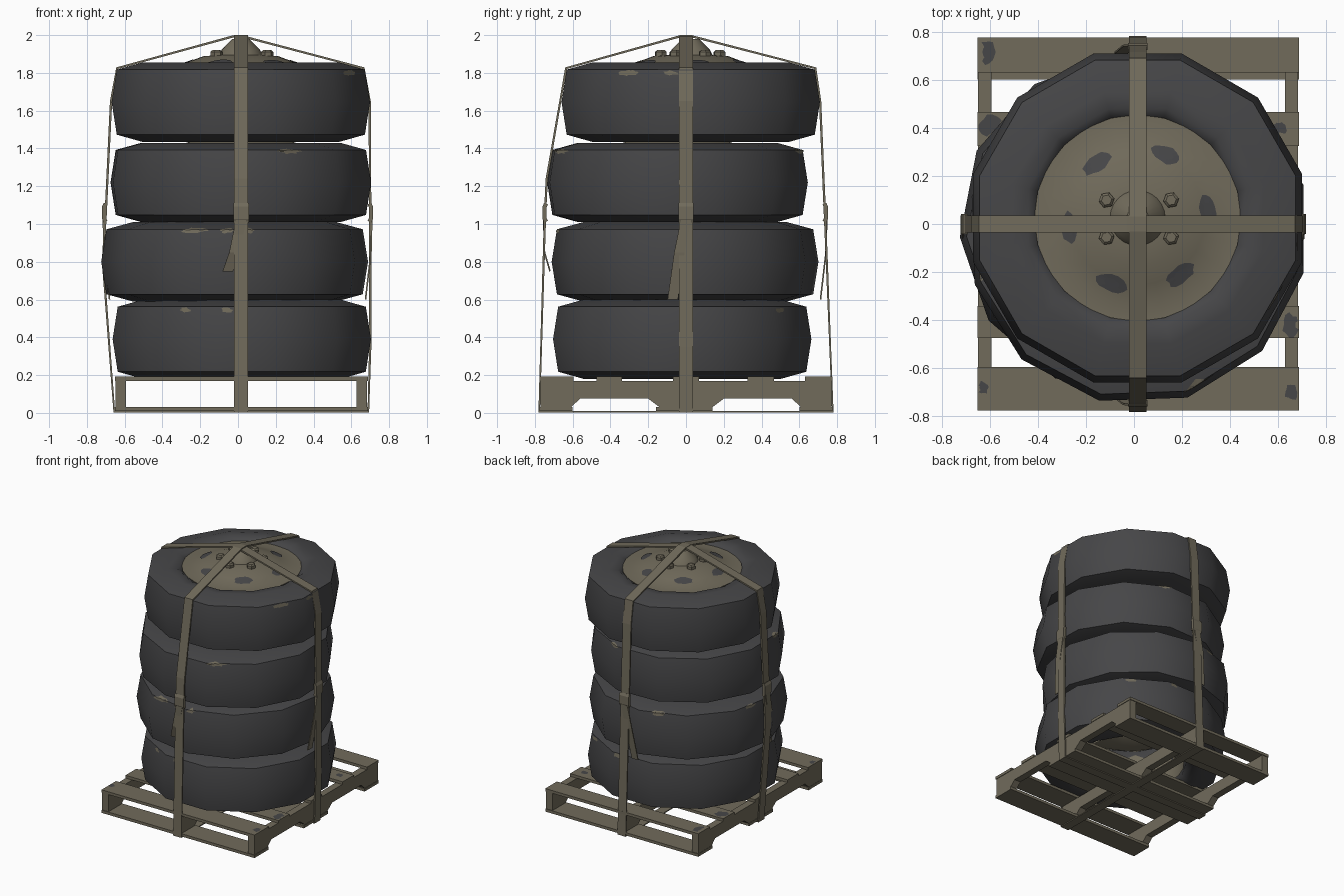
import bpy, bmesh, math, random
from mathutils import Vector, Matrix
from mathutils.bvhtree import BVHTree

if "Cube" in bpy.data.objects:
    bpy.data.objects.remove(bpy.data.objects["Cube"])

random.seed(4)


def material(name, rgb):
    m = bpy.data.materials.new(name)
    m.diffuse_color = (*rgb, 1)
    m.use_nodes = True
    m.node_tree.nodes["Principled BSDF"].inputs["Base Color"].default_value = m.diffuse_color
    return m


RUBBER = material("dark rubber", (0.061, 0.061, 0.064))
KHAKI = material("worn khaki", (0.165, 0.147, 0.105))


def finish(bm, name, mat, smooth=None):
    bmesh.ops.recalc_face_normals(bm, faces=bm.faces)
    me = bpy.data.meshes.new(name)
    bm.to_mesh(me)
    bm.free()
    me.materials.append(mat)
    ob = bpy.data.objects.new(name, me)
    bpy.context.collection.objects.link(ob)
    if smooth:
        bpy.ops.object.select_all(action='DESELECT')
        ob.select_set(True)
        bpy.context.view_layer.objects.active = ob
        bpy.ops.object.shade_smooth_by_angle(angle=math.radians(smooth))
    return ob


def lathe(name, profile, sides, centre, turn, mat, closed, smooth):
    bm = bmesh.new()
    rings = []
    for r, z in profile:
        ring = []
        for i in range(sides):
            a = math.radians(turn) + math.tau * i / sides
            ring.append(bm.verts.new((centre[0] + r * math.cos(a), centre[1] + r * math.sin(a), centre[2] + z)))
        rings.append(ring)
    pairs = list(zip(rings, rings[1:])) + ([(rings[-1], rings[0])] if closed else [])
    for lo, hi in pairs:
        for i in range(sides):
            j = (i + 1) % sides
            bm.faces.new((lo[i], lo[j], hi[j], hi[i]))
    if not closed:
        bm.faces.new(rings[-1])
    return finish(bm, name, mat, smooth)


def extrude_x(name, outline, x0, x1, mat):
    """Extrude a y-z outline along x."""
    bm = bmesh.new()
    a = [bm.verts.new((x0, y, z)) for y, z in outline]
    b = [bm.verts.new((x1, y, z)) for y, z in outline]
    bm.faces.new(a)
    bm.faces.new(b)
    n = len(a)
    for i in range(n):
        bm.faces.new((a[i], a[(i + 1) % n], b[(i + 1) % n], b[i]))
    return finish(bm, name, mat)


def box(name, x0, x1, y0, y1, z0, z1, mat):
    return extrude_x(name, [(y0, z0), (y1, z0), (y1, z1), (y0, z1)], x0, x1, mat)


def decal(name, ob, origin, direction, u, v, mat, rough=0.25, turn=0.0, n=14):
    """Thin paint patch of size u x v projected onto an object."""
    me = ob.data
    tree = BVHTree.FromPolygons([p.co for p in me.vertices], [tuple(p.vertices) for p in me.polygons])
    d = Vector(direction).normalized()
    side = Vector((math.cos(turn), math.sin(turn), 0)) if abs(d.z) > .9 else d.cross(Vector((0, 0, 1)))
    up = side.cross(d)
    bm = bmesh.new()
    rows = []
    for s in (0.0, 0.5, 1.0):
        row = []
        for i in range(n if s else 1):
            a = math.tau * i / n
            k = s * (1 + (random.uniform(-rough, rough) if s == 1 else 0))
            o = Vector(origin) + side * (u / 2 * k * math.cos(a)) + up * (v / 2 * k * math.sin(a))
            hit = tree.ray_cast(o, d)[0]
            row.append(bm.verts.new(hit - d * 0.004) if hit else None)
        rows.append(row)
    for i in range(n):
        j = (i + 1) % n
        for f in ((rows[0][0], rows[1][i], rows[1][j]), (rows[1][i], rows[2][i], rows[2][j], rows[1][j])):
            if all(f):
                bm.faces.new(f)
    return finish(bm, name, mat)


def strap(name, points, width, mat, closed=True, axis='x', mid=0.0, drift=0.0, thick=0.012):
    """Flat webbing along an (across, z) path; axis is the horizontal direction it runs in."""
    bm = bmesh.new()
    rows = []
    for i, (p, z) in enumerate(points):
        m = mid + drift * i / (len(points) - 1)
        ends = [m - width / 2, m + width / 2]
        rows.append([bm.verts.new((p, e, z) if axis == 'x' else (e, p, z)) for e in ends])
    pairs = list(zip(rows, rows[1:])) + ([(rows[-1], rows[0])] if closed else [])
    for a, b in pairs:
        bm.faces.new((a[0], a[1], b[1], b[0]))
    ob = finish(bm, name, mat)
    mod = ob.modifiers.new("thickness", 'SOLIDIFY')
    mod.thickness, mod.offset = thick, 0
    return ob


# Pallet: notched stringers with top and bottom boards
half = [(0.0, 0.03), (0.14, 0.03), (0.20, 0.075), (0.56, 0.075), (0.61, 0.03), (0.77, 0.03), (0.77, 0.17)]
outline = half + [(-y, z) for y, z in reversed(half[1:])]
for i, x in enumerate((-0.62, 0.02, 0.655)):
    extrude_x(f"pallet_stringer_{i}", outline, x - 0.028, x + 0.028, KHAKI)
top_boards = []
for i, (a, b) in enumerate(((-0.775, -0.595), (-0.475, -0.34), (-0.07, 0.07), (0.325, 0.465), (0.63, 0.775))):
    top_boards.append(box(f"pallet_top_board_{i}", -0.65, 0.687, a, b, 0.17, 0.192, KHAKI))
for i, (a, b) in enumerate(((-0.775, -0.6), (-0.16, 0.14), (0.6, 0.775))):
    box(f"pallet_bottom_board_{i}", -0.65, 0.687, a, b, 0.01, 0.032, KHAKI)

# Dark scuffs on the pallet boards
for i, (b, x, y, u, v) in enumerate(((4, -0.61, 0.715, 0.08, 0.11), (3, -0.60, 0.41, 0.09, 0.08),
                                     (1, 0.655, -0.42, 0.07, 0.09), (0, -0.63, -0.68, 0.05, 0.05),
                                     (0, 0.655, -0.70, 0.05, 0.07), (3, 0.61, 0.40, 0.05, 0.05))):
    decal(f"board_scuff_{i}", top_boards[b], (x, y, 1), (0, 0, -1), u, v, RUBBER)

# Four stacked tyres, each with a khaki rim dish
side_wall = [(0.42, 0.17), (0.47, 0.205), (0.54, 0.21), (0.68, 0.172), (0.708, 0.0)]
tyre_profile = side_wall + [(r, -z) for r, z in reversed(side_wall[:-1])]
rim_profile = [(0.40, -0.17), (0.41, 0.1), (0.43, 0.185), (0.36, 0.187), (0.28, 0.213), (0.20, 0.243),
               (0.115, 0.25), (0.10, 0.28), (0.045, 0.335)]
centres = [(0.02, -0.02, 0.39, 15), (-0.018, -0.005, 0.80, 4), (0.015, -0.045, 1.22, 17), (0.015, 0.025, 1.645, 15)]
tyres = []
for i, (x, y, z, turn) in enumerate(centres):
    tyres.append(lathe(f"tyre_{i}", tyre_profile, 12, (x, y, z), turn, RUBBER, True, 62))
    rim = lathe(f"rim_{i}", rim_profile, 24, (x, y, z), 0, KHAKI, False, 40)

# Slots and wheel bolts on the top rim
cx, cy, cz = 0.02, 0.022, 1.645
for i in range(6):
    a = math.radians(7 + 60 * i)
    decal(f"rim_slot_{i}", rim, (cx + 0.29 * math.cos(a), cy + 0.29 * math.sin(a), 3), (0, 0, -1),
          0.13, 0.07, RUBBER, 0.12, a + math.pi / 2)
    b = math.radians(30 + 60 * i)
    lathe(f"wheel_bolt_{i}", [(0.033, 0.23), (0.033, 0.266), (0.022, 0.275)], 6,
          (cx + 0.155 * math.cos(b), cy + 0.155 * math.sin(b), cz), 10, KHAKI, False, 30)

# Worn khaki chips on tyre shoulders: tyre, side, offset along side, height, width
chips = [(2, 'F', 0.27, 1.385, 0.11), (1, 'F', -0.23, 0.965, 0.13), (1, 'F', -0.06, 0.965, 0.07),
         (1, 'F', 0.06, 0.965, 0.05), (0, 'F', -0.28, 0.545, 0.05), (0, 'F', -0.06, 0.545, 0.06),
         (3, 'R', -0.29, 1.80, 0.07), (3, 'R', -0.08, 1.80, 0.07), (0, 'R', 0.50, 0.545, 0.04),
         (3, 'F', 0.58, 1.80, 0.04), (2, 'B', 0.2, 1.385, 0.08), (1, 'B', -0.2, 0.965, 0.10),
         (0, 'B', 0.15, 0.545, 0.07), (1, 'L', 0.15, 0.965, 0.10), (2, 'L', -0.2, 1.385, 0.07)]
dirs = {'F': (0, 1, 0), 'B': (0, -1, 0), 'R': (-1, 0, 0), 'L': (1, 0, 0)}
for i, (t, s, off, z, w) in enumerate(chips):
    d = Vector(dirs[s])
    o = -2 * d + (Vector((off, 0, z)) if s in 'FB' else Vector((0, off, z)))
    decal(f"tyre_chip_{i}", tyres[t], o, d, w, 0.026, KHAKI, 0.3)

# Two straps looped over the stack and under the pallet
strap("side_strap", [(0.03, 1.992), (0.665, 1.825), (0.697, 1.65), (0.70, 1.06), (0.70, 0.35), (0.69, 0.006),
                     (-0.655, 0.006), (-0.715, 0.80), (-0.70, 1.06), (-0.672, 1.65), (-0.64, 1.825), (-0.03, 1.992)],
      0.072, KHAKI, axis='x', mid=0.0)
strap("front_strap", [(0.03, 1.994), (0.685, 1.825), (0.71, 1.65), (0.735, 1.06), (0.777, 0.006),
                      (-0.777, 0.006), (-0.746, 1.06), (-0.737, 1.24), (-0.635, 1.825), (-0.03, 1.994)],
      0.072, KHAKI, axis='y', mid=0.016)

# Ratchet buckles and loose strap tails
for name, axis, p, mid in (("left", 'x', -0.705, 0), ("right", 'x', 0.70, 0),
                           ("front", 'y', -0.745, 0.016), ("back", 'y', 0.737, 0.016)):
    s = 1 if p > 0 else -1
    strap(f"{name}_buckle", [(p - s * 0.004, 1.012), (p + s * 0.004, 1.03), (p + s * 0.004, 1.09), (p - s * 0.004, 1.108)],
          0.082, KHAKI, False, axis, mid, 0, 0.022)
    drop = 0.75 if name == "front" else 0.6
    strap(f"{name}_tail", [(p + s * 0.008, 1.02), (p + s * 0.004, 0.85), (p - s * 0.025, drop)],
          0.055, KHAKI, False, axis, mid, -0.07, 0.008)
